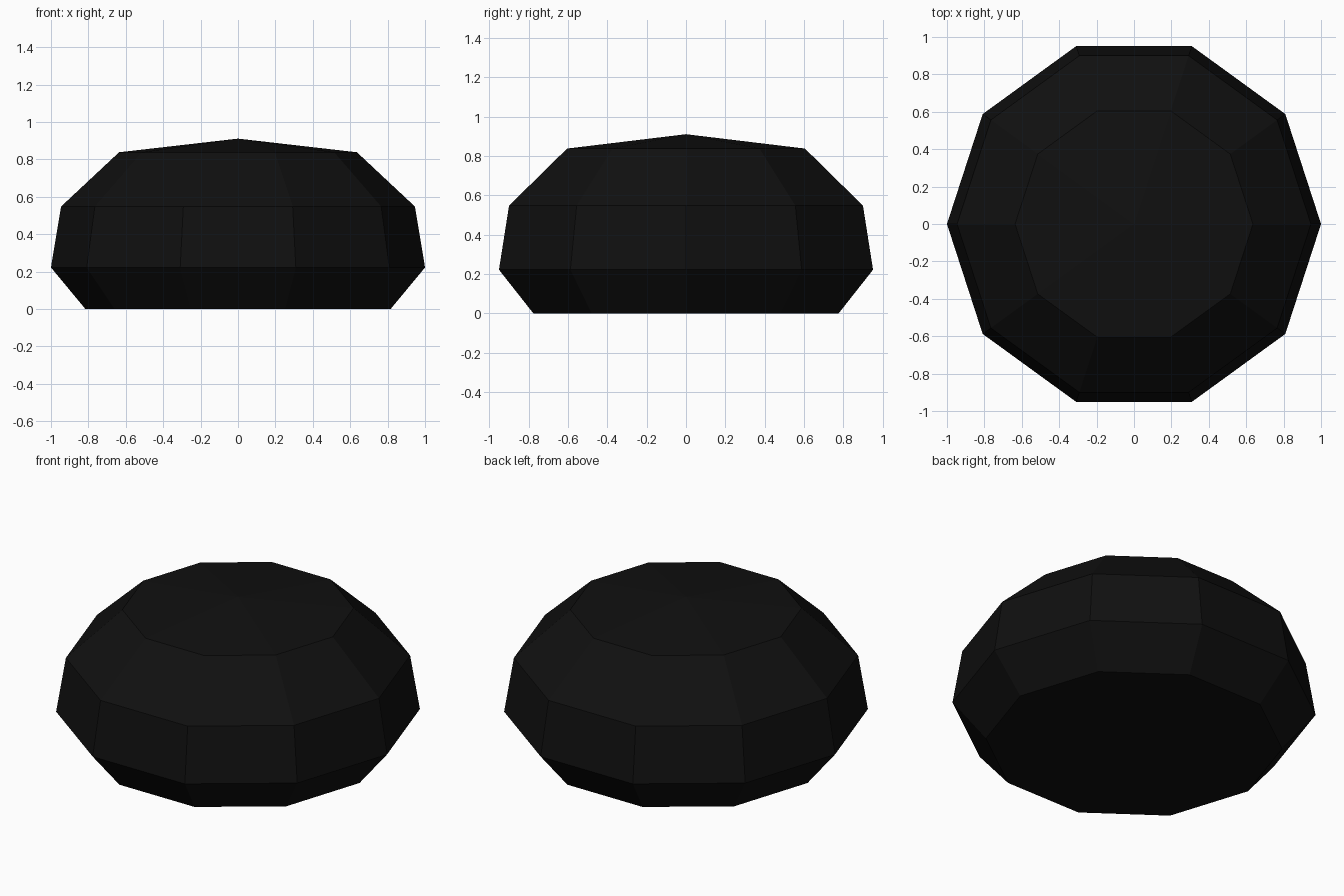
import bpy, bmesh, math

if "Cube" in bpy.data.objects:
    bpy.data.objects.remove(bpy.data.objects["Cube"])

SIDES = 10
# (radius, height) of each ring, bottom to top
PROFILE = [(0.816, 0.0), (1.0, 0.222), (0.946, 0.548), (0.636, 0.838)]
APEX = 0.911

black = bpy.data.materials.new("near black")
black.diffuse_color = (0.005, 0.005, 0.005, 1)
black.use_nodes = True
black.node_tree.nodes["Principled BSDF"].inputs["Base Color"].default_value = black.diffuse_color

# Faceted dome: stacked ten-sided rings, flat base, shallow pointed cap
bm = bmesh.new()
rings = [[bm.verts.new((r * math.cos(math.tau * i / SIDES),
                        r * math.sin(math.tau * i / SIDES), z))
          for i in range(SIDES)] for r, z in PROFILE]
tip = bm.verts.new((0, 0, APEX))
bm.faces.new(rings[0][::-1])
for i in range(SIDES):
    j = (i + 1) % SIDES
    for low, high in zip(rings, rings[1:]):
        bm.faces.new((low[i], low[j], high[j], high[i]))
    bm.faces.new((rings[-1][i], rings[-1][j], tip))

mesh = bpy.data.meshes.new("faceted_dome")
bm.to_mesh(mesh)
bm.free()
mesh.materials.append(black)
dome = bpy.data.objects.new("faceted_dome", mesh)
bpy.context.collection.objects.link(dome)
